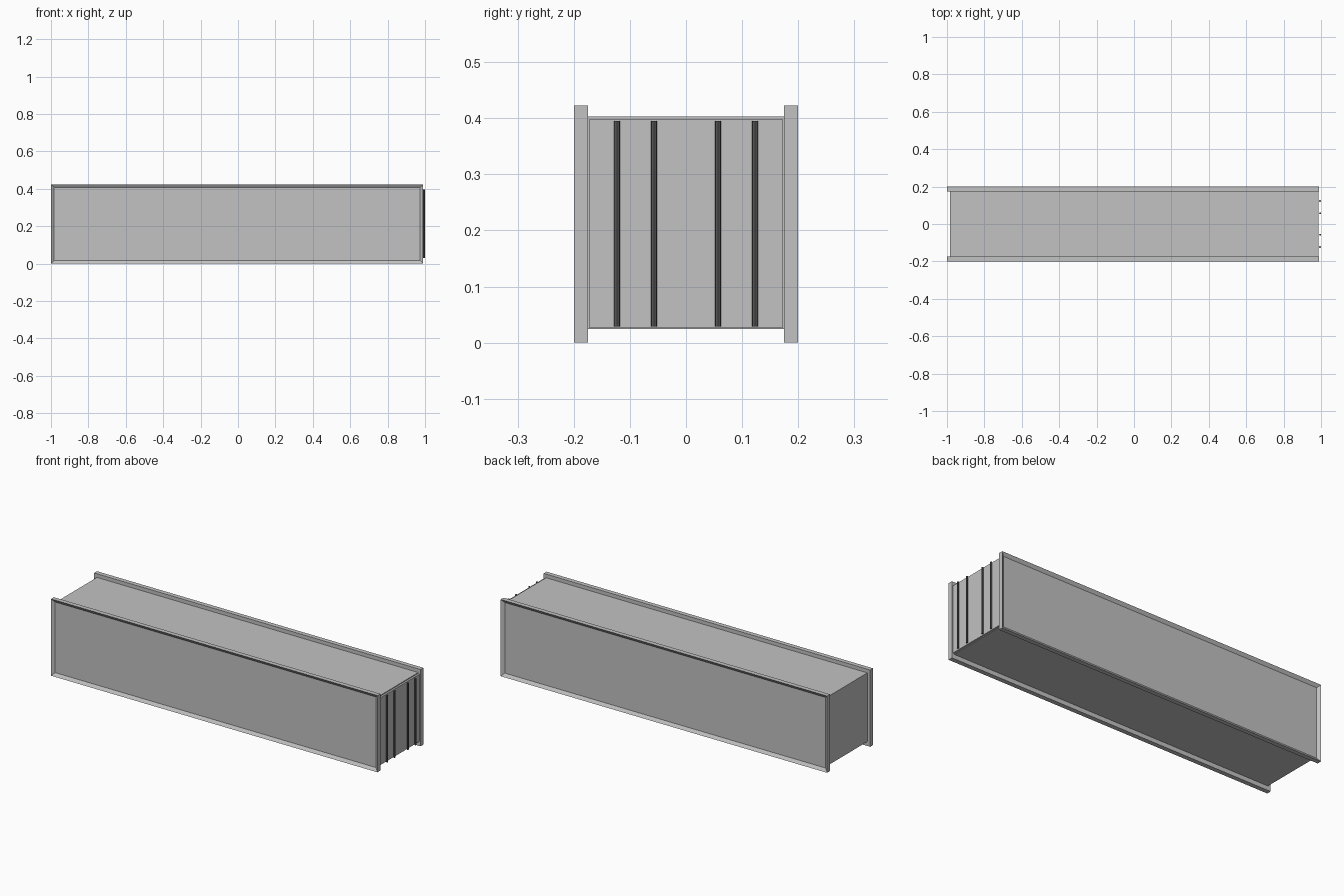
import bpy
import bmesh
from mathutils import Matrix, Vector

if "Cube" in bpy.data.objects:
    bpy.data.objects.remove(bpy.data.objects["Cube"], do_unlink=True)


def make_material(name, value):
    mat = bpy.data.materials.new(name)
    mat.use_nodes = True
    colour = (value, value, value, 1)
    mat.diffuse_color = colour
    mat.node_tree.nodes["Principled BSDF"].inputs["Base Color"].default_value = colour
    return mat


grey = make_material("container grey", 0.54)
dark = make_material("dark steel", 0.1)


def finish(name, bm, mat):
    bmesh.ops.recalc_face_normals(bm, faces=bm.faces)
    mesh = bpy.data.meshes.new(name)
    bm.to_mesh(mesh)
    bm.free()
    mesh.materials.append(mat)
    obj = bpy.data.objects.new(name, mesh)
    bpy.context.collection.objects.link(obj)
    return obj


def box_mesh(low, high):
    low, high = Vector(low), Vector(high)
    bm = bmesh.new()
    bmesh.ops.create_cube(bm, size=1, matrix=Matrix.Translation((low + high) / 2)
                          @ Matrix.Diagonal((*(high - low), 1)))
    return bm


# Main body and the slightly smaller door slab on its end
finish("body", box_mesh((-0.983, -0.176, 0.024), (0.976, 0.176, 0.403)), grey)
finish("door", box_mesh((0.97, -0.173, 0.027), (0.986, 0.173, 0.398)), grey)

# Side walls: slabs whose outer face is a sunken panel inside a raised rim
for side, name in ((-1, "front_wall"), (1, "back_wall")):
    inner, outer = sorted((side * 0.175, side * 0.2))
    bm = box_mesh((-1, inner, 0), (0.99, outer, 0.423))
    bm.normal_update()
    panel = max(bm.faces, key=lambda f: f.normal.y * side)
    bmesh.ops.inset_region(bm, faces=[panel], thickness=0.024)
    bmesh.ops.translate(bm, verts=panel.verts, vec=(0, -side * 0.012, 0))
    finish(name, bm, grey)

# Upright locking bars on the door
for i, y in enumerate((-0.123, -0.057, 0.057, 0.123)):
    bm = bmesh.new()
    bmesh.ops.create_cone(bm, cap_ends=True, segments=12, radius1=0.005, radius2=0.005,
                          depth=0.366, matrix=Matrix.Translation((0.995, y, 0.212)))
    bar = finish(f"locking_bar_{i + 1}", bm, dark)
    bpy.context.view_layer.objects.active = bar
    bar.select_set(True)
    bpy.ops.object.shade_smooth_by_angle()
    bar.select_set(False)
